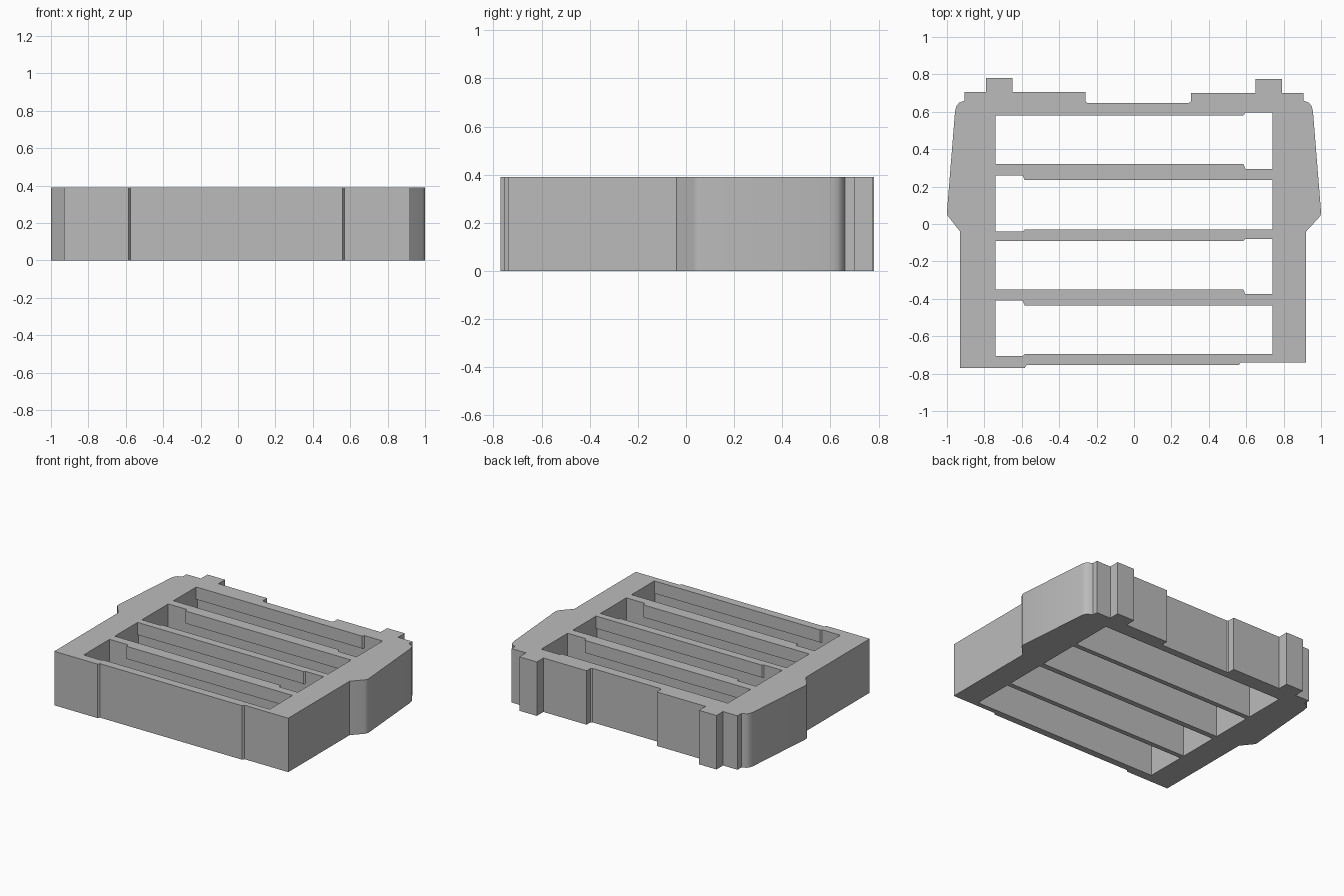
import bpy
import bmesh

cube = bpy.data.objects.get("Cube")
if cube:
    bpy.data.objects.remove(cube, do_unlink=True)

HEIGHT, LIP_Z, END = 0.39, 0.30, 0.74

grey = bpy.data.materials.new("plain grey")
grey.use_nodes = True
colour = (0.5, 0.5, 0.5, 1)
grey.diffuse_color = colour
grey.node_tree.nodes["Principled BSDF"].inputs["Base Color"].default_value = colour


def prism(name, points, z0, z1):
    """Extrude a flat outline from z0 to z1."""
    bm = bmesh.new()
    base = bm.faces.new([bm.verts.new((x, y, z0)) for x, y in points])
    top = bmesh.ops.extrude_face_region(bm, geom=[base])["geom"]
    verts = [g for g in top if isinstance(g, bmesh.types.BMVert)]
    bmesh.ops.translate(bm, verts=verts, vec=(0, 0, z1 - z0))
    bmesh.ops.recalc_face_normals(bm, faces=bm.faces)
    mesh = bpy.data.meshes.new(name)
    bm.to_mesh(mesh)
    bm.free()
    mesh.materials.append(grey)
    obj = bpy.data.objects.new(name, mesh)
    bpy.context.collection.objects.link(obj)
    return obj


def cut(target, cutter):
    """Subtract the cutter from the target and discard it."""
    bpy.context.view_layer.objects.active = target
    mod = target.modifiers.new("slot", 'BOOLEAN')
    mod.operation = 'DIFFERENCE'
    mod.solver = 'EXACT'
    mod.object = cutter
    bpy.ops.object.modifier_apply(modifier=mod.name)
    bpy.data.objects.remove(cutter, do_unlink=True)


# Outer frame: stepped front, flared sides, rounded rear shoulders, two rear tabs
front = [(-0.93, -0.77), (-0.585, -0.77), (-0.575, -0.755), (0.56, -0.755), (0.57, -0.74), (0.92, -0.74)]
left_side = [(0.92, -0.04), (0.985, 0.03), (0.997, 0.045), (1, 0.065), (0.957, 0.60),
             (0.95, 0.63), (0.935, 0.648), (0.905, 0.66)]
left_rear = [(0.905, 0.70), (0.79, 0.70), (0.79, 0.775), (0.65, 0.775), (0.65, 0.70),
             (0.305, 0.70), (0.305, 0.655), (0.295, 0.648)]
right_rear = [(-x, y + 0.005) for x, y in reversed(left_rear[:6])]
right_side = [(-x, y) for x, y in reversed(left_side[1:])] + [(-0.93, -0.04)]
rear_dip = [(-0.25, 0.648), (-0.26, 0.655), (-0.26, 0.705)]
outline = front + left_side + left_rear + rear_dip + right_rear[1:] + right_side
frame = prism("slotted_frame", outline, 0, HEIGHT)

# Four slots, each with an overhanging lip along most of its two long edges:
# (front edge, rear edge, front lip, rear lip, side of the notch)
slots = [(0.295, 0.595, 0.025, 0.015, 1), (-0.04, 0.26, 0.01, 0.025, -1),
         (-0.375, -0.08, 0.025, 0.01, 1), (-0.705, -0.41, 0.01, 0.025, -1)]
for y0, y1, lip0, lip1, side in slots:
    a, b = y0 + lip0, y1 - lip1
    lower = [(-END, y0), (END, y0), (END, y1), (-END, y1)]
    upper = [(-END, a), (0.585, a), (0.595, y0), (END, y0),
             (END, y1), (0.595, y1), (0.585, b), (-END, b)]
    cut(frame, prism("slot_cutter", lower, -0.1, LIP_Z))
    cut(frame, prism("lip_cutter", [(x * side, y) for x, y in upper], LIP_Z - 0.1, HEIGHT + 0.1))

# Smooth only the rounded shoulders
bpy.ops.object.select_all(action='DESELECT')
frame.select_set(True)
bpy.context.view_layer.objects.active = frame
bpy.ops.object.shade_smooth_by_angle(angle=0.6)
